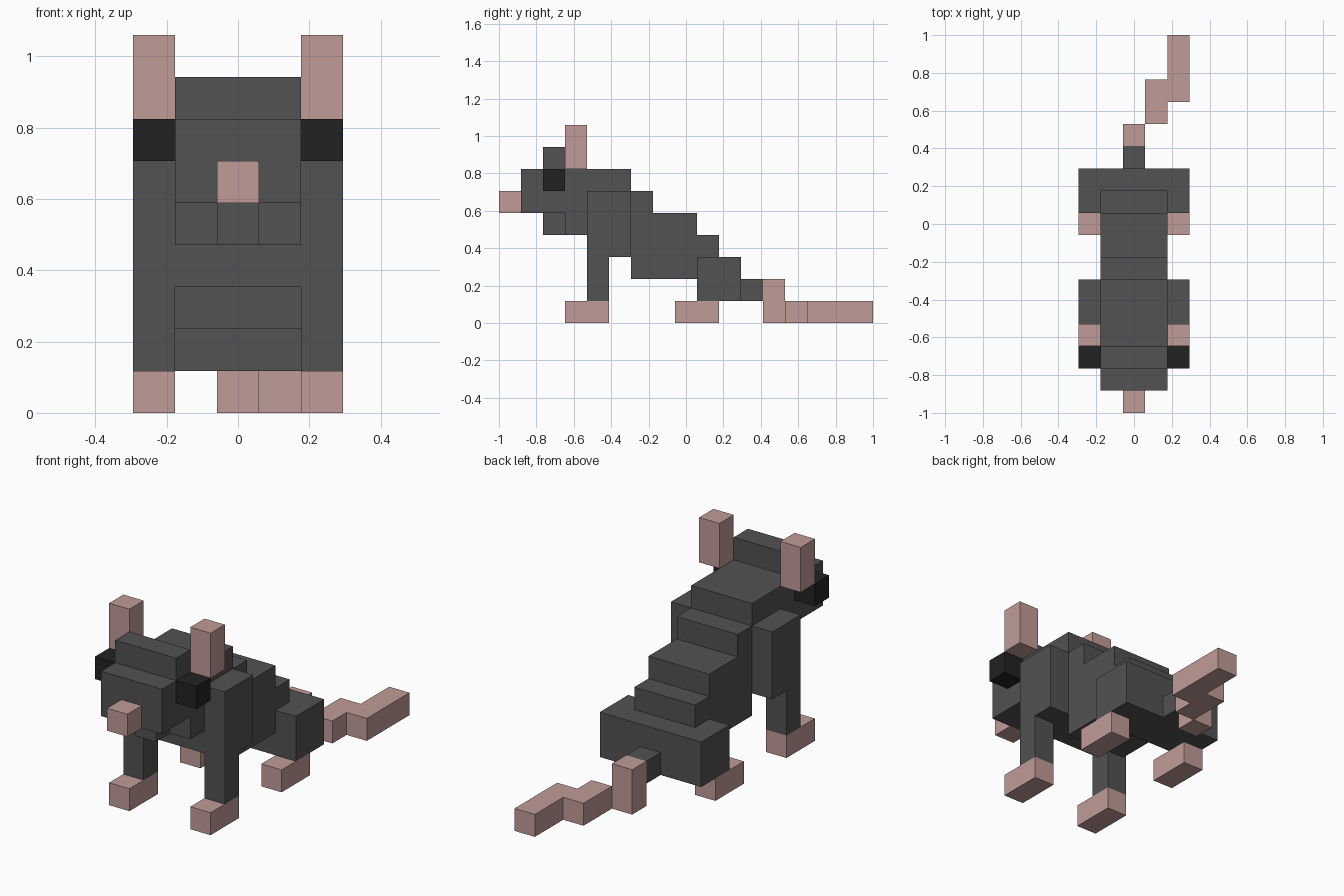
import bpy
import bmesh
from mathutils import Vector

if "Cube" in bpy.data.objects:
    bpy.data.objects.remove(bpy.data.objects["Cube"], do_unlink=True)

U = 2 / 17  # size of one block; the model is 17 blocks long


def material(name, rgb):
    m = bpy.data.materials.new(name)
    m.use_nodes = True
    m.diffuse_color = (*rgb, 1)
    bsdf = m.node_tree.nodes["Principled BSDF"]
    bsdf.inputs["Base Color"].default_value = (*rgb, 1)
    bsdf.inputs["Roughness"].default_value = 0.9
    return m


FUR = material("dark grey fur", (0.085, 0.085, 0.085))
SKIN = material("pink skin", (0.53, 0.33, 0.31))
EYE = material("black eye", (0.016, 0.016, 0.016))


def blocks(name, mat, *boxes):
    """One object from boxes given in blocks as (x0, x1), (y0, y1), (z0, z1); y counts from the nose."""
    bm = bmesh.new()
    for box in boxes:
        lo, hi = (Vector(corner) for corner in zip(*box))
        for v in bmesh.ops.create_cube(bm, size=1)["verts"]:
            p = (lo + hi) / 2 + v.co * (hi - lo)
            v.co = (p - Vector((0, 8.5, 0))) * U
    mesh = bpy.data.meshes.new(name)
    bm.to_mesh(mesh)
    bm.free()
    mesh.materials.append(mat)
    obj = bpy.data.objects.new(name, mesh)
    bpy.context.collection.objects.link(obj)


def pair(name, mat, *spans):
    """Left and right copies of a side part, from (y, z) spans."""
    for side, x in (("left", (1.5, 2.5)), ("right", (-2.5, -1.5))):
        blocks(f"{side}_{name}", mat, *[(x, y, z) for y, z in spans])


THIN = (-0.5, 0.5)
WIDE = (-1.5, 1.5)
FULL = (-2.5, 2.5)

# Head
blocks("nose", SKIN, (THIN, (0, 1), (5, 6)))
blocks("head", FUR, (WIDE, (1, 4), (5, 7)))
blocks("brow", FUR, (WIDE, (2, 3), (7, 8)))
blocks("jaw", FUR, (THIN, (2, 3), (4, 5)))
blocks("throat", FUR, (WIDE, (3, 4), (4, 5)))
pair("eye", EYE, ((2, 3), (6, 7)))
pair("ear", SKIN, ((3, 4), (7, 9)))

# Body stepping down to the hips
blocks("chest", FUR, (WIDE, (4, 6), (3, 7)))
blocks("back", FUR, (WIDE, (6, 7), (2, 6)))
blocks("belly", FUR, (WIDE, (7, 9), (2, 5)))
blocks("rump", FUR, (WIDE, (9, 10), (3, 4)))
blocks("hips", FUR, (FULL, (9, 11), (1, 3)))

# Legs and feet
pair("front_leg", FUR, ((4, 6), (3, 6)), ((4, 5), (1, 3)))
pair("front_foot", SKIN, ((3, 5), (0, 1)))
pair("hind_foot", SKIN, ((8, 10), (0, 1)))

# Tail winding to the left
blocks("tail_base", FUR, (THIN, (11, 12), (1, 2)))
blocks("tail", SKIN,
       (THIN, (12, 13), (0, 2)),
       ((0.5, 1.5), (13, 15), (0, 1)),
       ((1.5, 2.5), (14, 17), (0, 1)))
